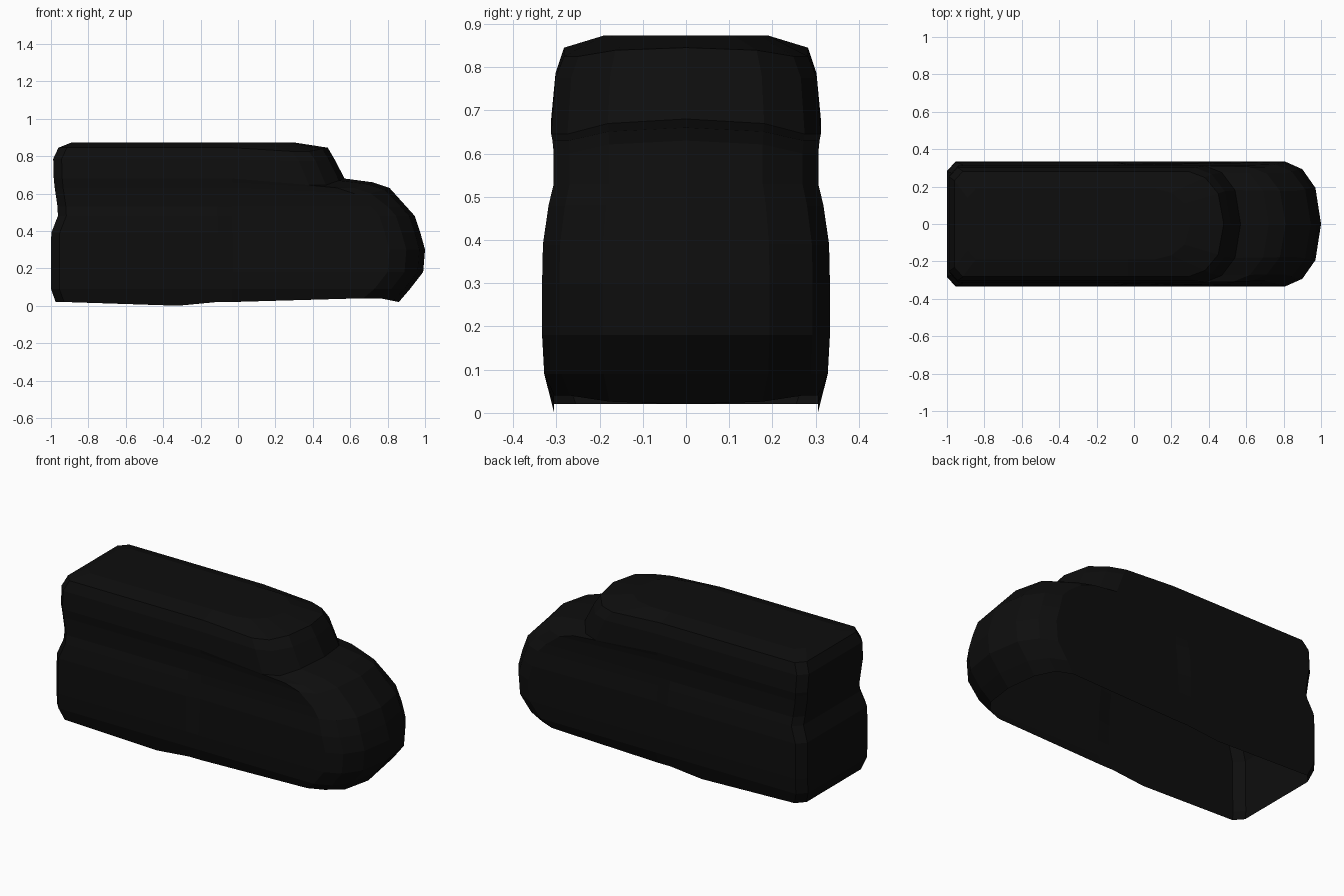
import bpy, bmesh

# single near-black paint
black = bpy.data.materials.new("near_black_paint")
black.diffuse_color = (0.0042, 0.0042, 0.0042, 1)

# horizontal slices: z, rear x, front x, half width, drop of front corners, side dent
SLICES = [
    (0.020, -0.975, 0.86, 0.305, -0.02, 0.000),
    (0.090, -1.000, 0.92, 0.328, 0.00, 0.000),
    (0.180, -1.000, 0.99, 0.333, 0.00, 0.000),
    (0.300, -1.000, 1.00, 0.333, 0.00, 0.010),
    (0.390, -0.998, 0.975, 0.331, 0.00, 0.014),
    (0.480, -0.963, 0.945, 0.318, 0.00, 0.012),
    (0.530, -0.965, 0.90, 0.306, 0.00, 0.000),
    (0.630, -0.980, 0.81, 0.306, 0.03, 0.000),
    (0.660, -0.983, 0.72, 0.309, 0.03, 0.000),
    (0.680, -0.985, 0.57, 0.312, 0.035, 0.000),
    (0.785, -0.988, 0.515, 0.302, 0.01, 0.000),
    (0.845, -0.960, 0.48, 0.282, 0.02, 0.000),
    (0.873, -0.890, 0.30, 0.190, 0.00, 0.000),
]


def half_outline(z, rear, front, w, drop, dent):
    """Points of one slice on the +y side, from nose to rear."""
    return [
        (front, 0, z),
        (front - 0.03, 0.58 * w, z - 0.3 * drop),
        (front - 0.10, 0.88 * w, z - drop),
        (front - 0.19, w, z - drop),
        (-0.03, w - dent, z),
        (-0.11, w, z),
        (-0.32, w, z - (0.02 if z < 0.03 else 0)),
        (rear + 0.045, w, z),
        (rear, w - 0.05, z),
        (rear, 0, z),
    ]


def ring(bm, row):
    half = half_outline(*row)
    mirrored = [(x, -y, z) for x, y, z in reversed(half[1:-1])]
    return [bm.verts.new(p) for p in half + mirrored]


# van shell: lofted slices, open underneath, closed by the roof
bm = bmesh.new()
rings = [ring(bm, row) for row in SLICES]
n = len(rings[0])
for low, high in zip(rings, rings[1:]):
    for i in range(n):
        j = (i + 1) % n
        bm.faces.new((low[i], low[j], high[j], high[i]))

# roof panel
bm.faces.new(rings[-1])
bmesh.ops.recalc_face_normals(bm, faces=bm.faces)

mesh = bpy.data.meshes.new("van_shell")
bm.to_mesh(mesh)
bm.free()
mesh.materials.append(black)
shell = bpy.data.objects.new("van_shell", mesh)
bpy.context.collection.objects.link(shell)
